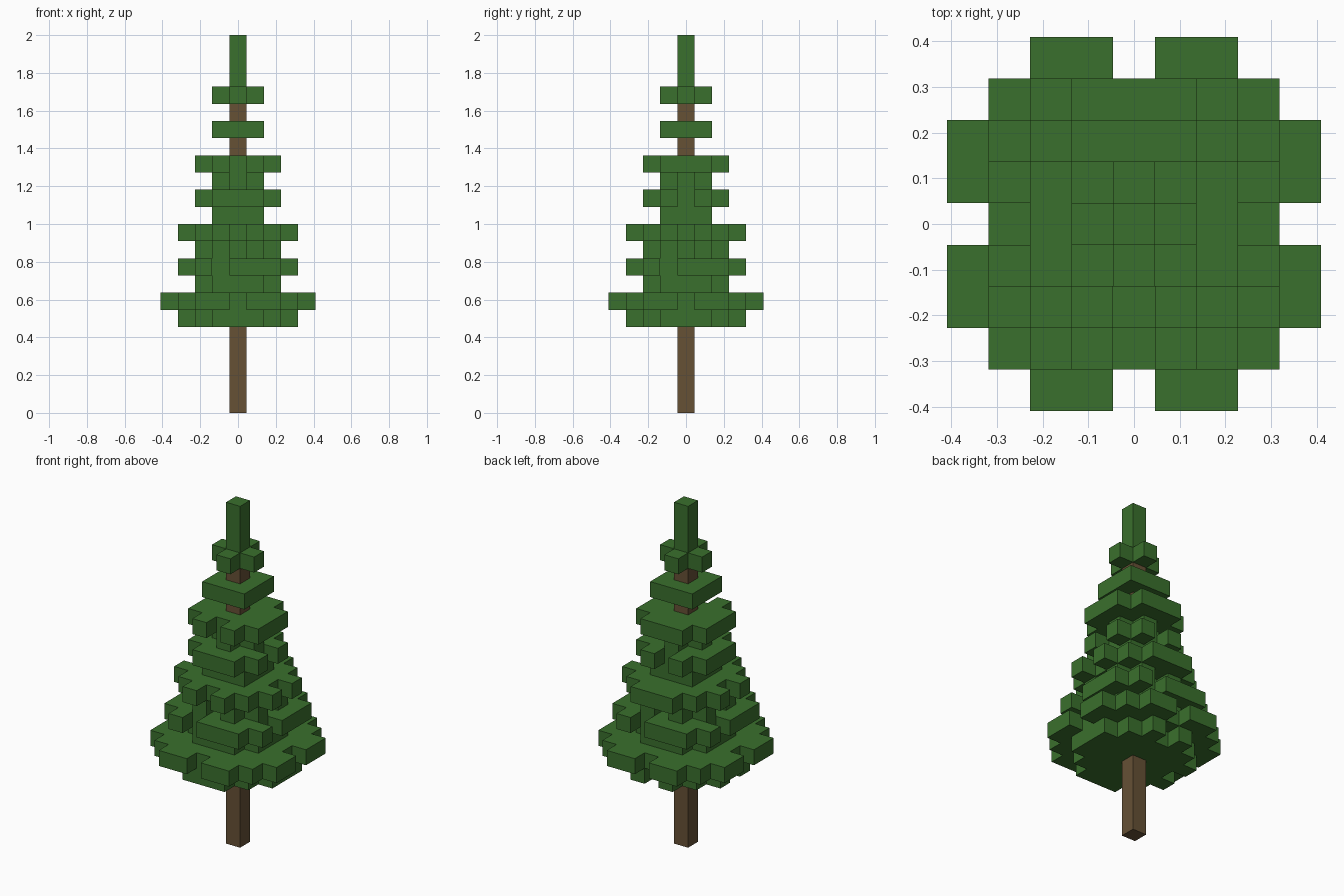
import bpy
import bmesh
from mathutils import Vector

cube = bpy.data.objects.get("Cube")
if cube:
    bpy.data.objects.remove(cube, do_unlink=True)

UNIT = 2 / 22  # edge of one block


def material(name, rgb):
    mat = bpy.data.materials.new(name)
    mat.use_nodes = True
    color = (*rgb, 1)
    mat.diffuse_color = color
    mat.node_tree.nodes["Principled BSDF"].inputs["Base Color"].default_value = color
    return mat


green = material("needle green", (0.042, 0.162, 0.026))
brown = material("bark brown", (0.132, 0.082, 0.036))


def column(low, high):
    return {(0, 0, z) for z in range(low, high)}


def tier(level, core, reach, gaps):
    """Square core with an arm row on each side (front, right, back, left)."""
    span = range(-core, core + 1)
    cells = {(x, y) for x in span for y in span}
    for turn, gap in enumerate(gaps):
        for t in range(-reach, reach + 1):
            if t == gap:
                continue
            x, y = t, -core - 1
            for _ in range(turn):
                x, y = -y, x
            cells.add((x, y))
    return {(x, y, level) for x, y in cells}


# Trunk and leafy tip
parts = {
    "trunk": (column(0, 18), brown),
    "tree_tip": (column(18, 22), green),
}

# Branch tiers from bottom to top: level, core, arm reach, gap on each side
N = None
tiers = [
    (5, 2, 1, (N, N, 0, 0)),
    (6, 3, 2, (0, 0, 0, 0)),
    (7, 1, 1, (N, N, N, N)),
    (8, 2, 2, (-1, -1, -1, -1)),
    (9, 1, 1, (0, 0, 0, 0)),
    (10, 2, 1, (0, 0, N, 0)),
    (11, 1, 0, ()),
    (12, 1, 1, (N, 0, 0, N)),
    (13, 0, 0, (N, N, N, N)),
    (14, 1, 1, (0, N, N, N)),
    (16, 1, 0, ()),
    (18, 0, 0, (N, N, N, N)),
]
stem = column(0, 22)
for number, spec in enumerate(tiers, 1):
    parts[f"branch_tier_{number}"] = (tier(*spec) - stem, green)

filled = set().union(*(cells for cells, _ in parts.values()))


def build(name, cells, mat):
    """Make the outer faces of a group of blocks."""
    bm = bmesh.new()
    for cell in sorted(cells):
        center = Vector(cell) + Vector((0, 0, 0.5))
        for axis in range(3):
            for sign in (-1, 1):
                normal = Vector((0, 0, 0))
                normal[axis] = sign
                if tuple(int(c + n) for c, n in zip(cell, normal)) in filled:
                    continue
                u = Vector((0, 0, 0))
                u[(axis + 1) % 3] = 0.5
                v = normal.cross(u)
                mid = center + normal / 2
                corners = (mid - u - v, mid + u - v, mid + u + v, mid - u + v)
                bm.faces.new([bm.verts.new(c * UNIT) for c in corners])
    bmesh.ops.remove_doubles(bm, verts=bm.verts[:], dist=UNIT / 100)
    bmesh.ops.dissolve_limit(bm, angle_limit=0.01, verts=bm.verts[:], edges=bm.edges[:])
    mesh = bpy.data.meshes.new(name)
    bm.to_mesh(mesh)
    bm.free()
    mesh.materials.append(mat)
    bpy.context.collection.objects.link(bpy.data.objects.new(name, mesh))


for name, (cells, mat) in parts.items():
    build(name, cells, mat)
